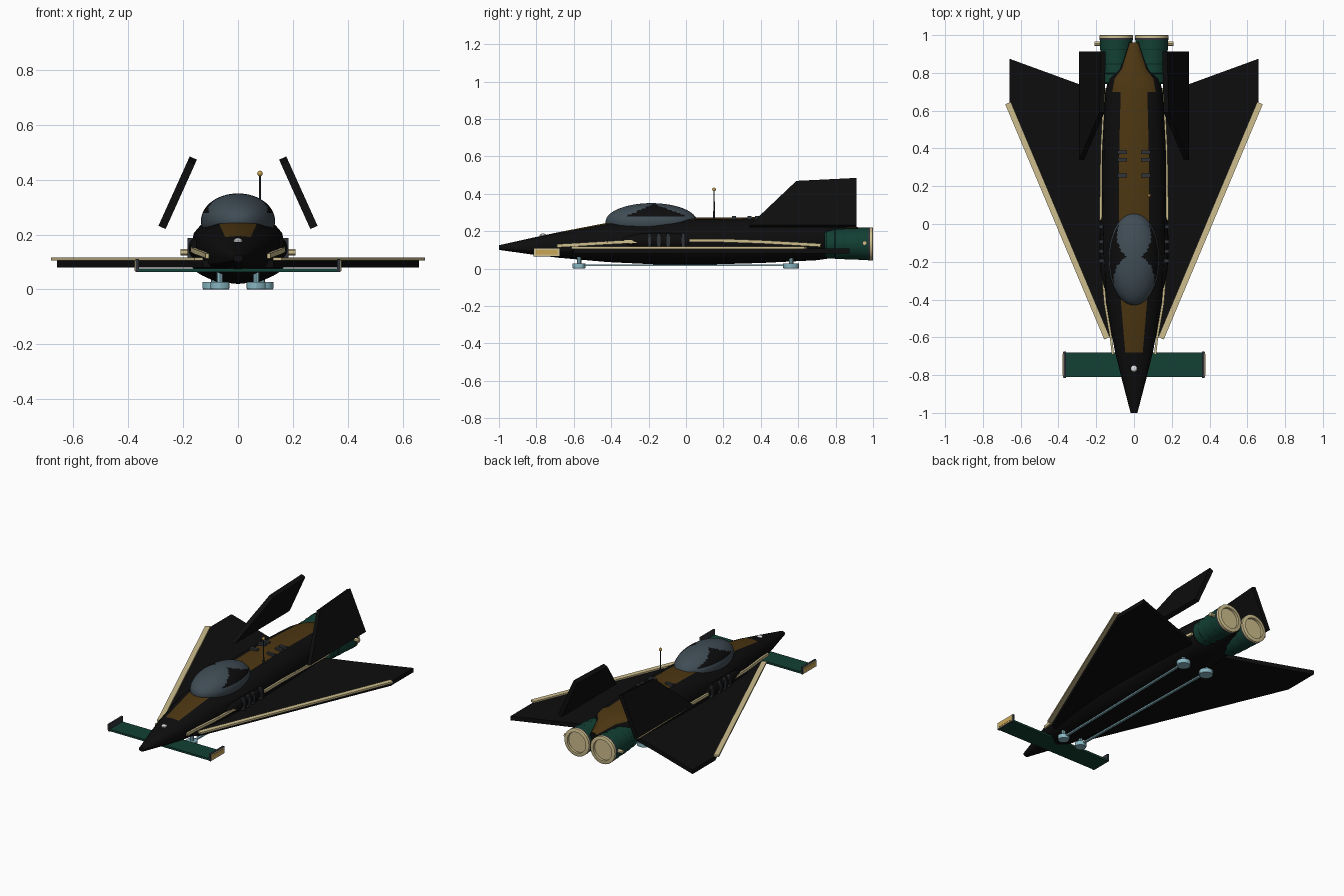
import bpy, bmesh, math
from mathutils import Vector

if "Cube" in bpy.data.objects:
    bpy.data.objects.remove(bpy.data.objects["Cube"])


def material(name, r, g, b):
    m = bpy.data.materials.new(name)
    m.diffuse_color = (r, g, b, 1)
    m.use_nodes = True
    m.node_tree.nodes["Principled BSDF"].inputs["Base Color"].default_value = m.diffuse_color
    return m


BLACK = material("black", 0.004, 0.004, 0.0045)
BROWN = material("brown", 0.075, 0.038, 0.006)
TAN = material("tan", 0.62, 0.52, 0.27)
GREEN = material("dark green", 0.006, 0.05, 0.033)
GLASS = material("slate glass", 0.05, 0.072, 0.09)
GREY = material("dark grey", 0.03, 0.035, 0.042)
GOLD = material("gold", 0.6, 0.38, 0.09)
BLUE = material("pale blue", 0.25, 0.48, 0.55)
WHITE = material("white", 0.75, 0.77, 0.8)


def finish(name, bm, *mats, smooth=True):
    bmesh.ops.recalc_face_normals(bm, faces=bm.faces)
    me = bpy.data.meshes.new(name)
    bm.to_mesh(me)
    bm.free()
    for m in mats:
        me.materials.append(m)
    ob = bpy.data.objects.new(name, me)
    bpy.context.collection.objects.link(ob)
    if smooth:
        bpy.ops.object.select_all(action='DESELECT')
        ob.select_set(True)
        bpy.context.view_layer.objects.active = ob
        bpy.ops.object.shade_smooth_by_angle(angle=math.radians(30))
    return ob


def box(name, center, size, mat):
    bm = bmesh.new()
    bmesh.ops.create_cube(bm, size=1)
    for v in bm.verts:
        v.co = Vector(center) + Vector(a * b for a, b in zip(v.co, size))
    return finish(name, bm, mat, smooth=False)


def beam(name, a, b, width, height, mat):
    a, b = Vector(a), Vector(b)
    d = b - a
    bm = bmesh.new()
    bmesh.ops.create_cube(bm, size=1)
    ob = finish(name, bm, mat, smooth=False)
    ob.scale = (width, d.length, height)
    ob.location = (a + b) / 2
    ob.rotation_euler = (math.asin(d.z / d.length), 0, math.atan2(-d.x, d.y))
    return ob


def ball(name, center, radii, mats, seg=16, rule=None):
    bm = bmesh.new()
    bmesh.ops.create_uvsphere(bm, u_segments=seg, v_segments=seg // 2, radius=1)
    for v in bm.verts:
        v.co = Vector(center) + Vector(a * b for a, b in zip(v.co, radii))
    if rule:
        for f in bm.faces:
            f.material_index = rule(f.calc_center_median())
    return finish(name, bm, *mats)


def lathe(name, origin, axis, profile, mat, seg=24):
    """Rings of (distance along axis, radius)."""
    q = Vector((0, 0, 1)).rotation_difference(Vector(axis))
    bm = bmesh.new()
    rings = []
    for d, r in profile:
        rings.append([bm.verts.new(Vector(origin) + q @ Vector((
            r * math.cos(2 * math.pi * i / seg), r * math.sin(2 * math.pi * i / seg), d)))
            for i in range(seg)])
    for a, b in zip(rings, rings[1:]):
        for i in range(seg):
            j = (i + 1) % seg
            bm.faces.new((a[i], a[j], b[j], b[i]))
    bm.faces.new(rings[0])
    bm.faces.new(rings[-1])
    return finish(name, bm, mat)


def slab(name, pts, offset, mat):
    """Flat outline thickened along an offset vector."""
    bm = bmesh.new()
    face = bm.faces.new([bm.verts.new(p) for p in pts])
    ext = bmesh.ops.extrude_face_region(bm, geom=[face], use_keep_orig=True)
    bmesh.ops.translate(bm, vec=offset, verts=[v for v in ext['geom'] if isinstance(v, bmesh.types.BMVert)])
    return finish(name, bm, mat, smooth=False)


# Fuselage loft: y, half width, bottom, top
sections = [(-1, .018, .10, .125), (-.82, .065, .075, .165), (-.68, .1, .058, .195),
            (-.42, .148, .035, .245), (-.15, .17, .022, .262), (.05, .172, .02, .272),
            (.4, .168, .03, .275), (.7, .152, .045, .265), (.77, .135, .055, .258),
            (.82, .085, .07, .248), (.96, .028, .10, .21)]
N = 16
bm = bmesh.new()
rings = []
for y, w, lo, hi in sections:
    ring = []
    for i in range(N):
        a = 2 * math.pi * i / N
        s, c = math.sin(a), math.cos(a)
        ring.append(bm.verts.new((w * math.copysign(abs(s) ** .8, s), y,
                                  (lo + hi) / 2 + (hi - lo) / 2 * math.copysign(abs(c) ** .8, c))))
    rings.append(ring)
for k, (a, b) in enumerate(zip(rings, rings[1:])):
    for i in range(N):
        f = bm.faces.new((a[i], a[(i + 1) % N], b[(i + 1) % N], b[i]))
        reach = 1 if k < 7 else 2
        f.material_index = int(k >= 2 and (i < reach or i >= N - reach))
bm.faces.new(rings[0])
bm.faces.new(rings[-1])
finish("fuselage", bm, BLACK, BROWN)


# Canopy: two glass lobes with dark side panels above a glass rim
def canopy_rule(p):
    rear = (p.x / .09) ** 2 + ((p.y + .06) / .122) ** 2
    front = (p.x / .108) ** 2 + ((p.y + .3) / .132) ** 2
    return int(rear > 1 and front > 1 and p.z > .275 and -.385 < p.y < .01)


ball("canopy", (0, -.185, .25), (.135, .245, .1), (GLASS, BLACK), 64, canopy_rule)

# Nose gem and antenna
ball("nose_gem", (0, -.765, .176), (.018, .018, .012), (WHITE,), 10)
lathe("antenna_mast", (.08, .15, .25), (0, 0, 1), [(0, .005), (.17, .003)], GREY, 8)
ball("antenna_tip", (.08, .15, .423), (.01, .01, .01), (GOLD,), 12)

# Side light strips: y, x, z
strip_paths = [[(-.69, .112, .122), (-.6, .122, .127), (-.42, .153, .138), (-.22, .17, .148)],
               [(.02, .176, .15), (.2, .175, .15), (.4, .171, .143), (.6, .161, .132), (.72, .154, .125)]]

for s, side in ((-1, "left"), (1, "right")):
    # Delta wing and its leading edge trim
    slab(side + "_wing", [(s * x, y, .08) for x, y in
         ((.05, -.62), (.13, -.6), (.66, .64), (.66, .875), (.29, .74), (.05, .66))], (0, 0, .027), BLACK)
    beam(side + "_wing_trim", (s * .143, -.605, .111), (s * .667, .64, .111), .032, .012, TAN)

    # Inward leaning tail fin
    n = Vector((s * .026, 0, .012))
    slab(side + "_tail_fin", [(s * .264, .34, .22), (s * .157, .59, .457), (s * .15, .912, .473),
                              (s * .264, .912, .22)], n, BLACK)

    # Canard tip plate
    box(side + "_canard_tip", (s * .367, -.745, .087), (.012, .142, .046), GREY)
    box(side + "_tip_border", (s * .3745, -.745, .087), (.004, .135, .04), TAN)
    box(side + "_tip_panel", (s * .3765, -.745, .087), (.003, .115, .025), GOLD)

    # Side pod with vent slats
    ball(side + "_side_pod", (s * .145, -.12, .15), (.038, .23, .045), (BLACK,), 20)
    for y in (-.195, -.145, -.095, -.015):
        box(side + "_vent", (s * .17, y, .15), (.03, .018, .075), GREY)

    # Light strips
    for path in strip_paths:
        for a, b in zip(path, path[1:]):
            beam(side + "_light_strip", (s * a[1], a[0], a[2]), (s * b[1], b[0], b[2]), .012, .018, TAN)

    # Spine slats
    for y in (.257, .34, .38):
        box(side + "_spine_slat", (s * .062, y, .268), (.052, .02, .026), GREY)

    # Engine: ribbed barrel, open nozzle, hub and spokes
    ex, ez = s * .094, .132
    lathe(side + "_engine", (ex, .74, ez), (0, 1, 0),
          [(0, .07), (.01, .077), (.055, .077), (.06, .081), (.105, .081), (.11, .084), (.18, .084),
           (.185, .087), (.245, .087), (.245, .068), (.2, .06)], GREEN, 32)
    lathe(side + "_engine_core", (ex, .93, ez), (0, 1, 0), [(0, .062), (.015, .062)], BLACK, 32)
    lathe(side + "_nozzle_ring", (ex, .984, ez), (0, 1, 0),
          [(0, .067), (0, .089), (.014, .089), (.016, .085), (.016, .067), (0, .067)], TAN, 32)
    lathe(side + "_nozzle_lip", (ex, .974, ez), (0, 1, 0), [(0, .08), (0, .089), (.01, .089), (.01, .08)], GREY, 32)
    ball(side + "_engine_hub", (ex, .95, ez), (.02, .025, .02), (TAN,), 12)
    for i in range(6):
        a = math.pi * i / 3
        beam(side + "_engine_spoke", (ex, .952, ez),
             (ex + .062 * math.cos(a), .9521, ez + .062 * math.sin(a)), .008, .008, GREY)
    lathe(side + "_side_thruster", (s * .165, .955, .136), (s, 0, 0), [(0, .012), (.045, .012)], TAN, 12)

    # Landing pads joined by a rail
    lathe(side + "_front_pad", (s * .066, -.572, 0), (0, 0, 1), [(0, .032), (.005, .035), (.027, .035)], BLUE, 12)
    lathe(side + "_rear_pad", (s * .087, .562, 0), (0, 0, 1), [(0, .04), (.005, .043), (.027, .043)], BLUE, 12)
    for y, x in ((-.572, .066), (.562, .087)):
        lathe(side + "_pad_strut", (s * x, y, .02), (0, 0, 1), [(0, .012), (.06, .012)], BLUE, 8)
    beam(side + "_pad_rail", (s * .066, -.572, .018), (s * .087, .562, .018), .014, .009, BLUE)

# Canard
box("canard", (0, -.745, .07), (.73, .132, .013), GREEN)
